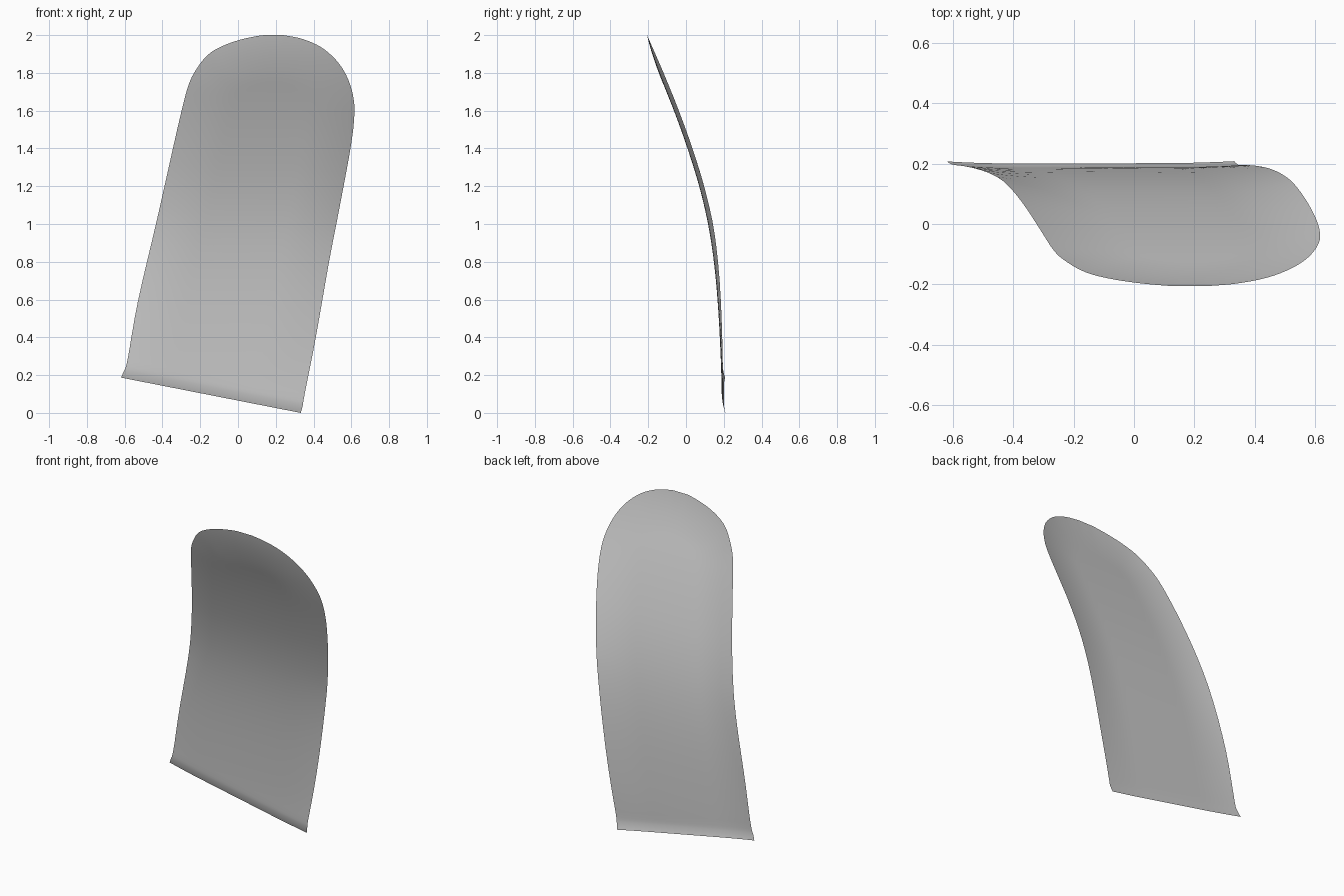
import bpy, bmesh, math
from mathutils import Vector

if "Cube" in bpy.data.objects:
    bpy.data.objects.remove(bpy.data.objects["Cube"])

# Outline in front view (x, z), from the bottom corners up to the tip
LEFT = [(-.62, .187), (-.605, .22), (-.585, .28), (-.53, .59), (-.432, 1.01),
        (-.358, 1.34), (-.308, 1.56), (-.264, 1.73), (-.22, 1.82), (-.16, 1.895),
        (-.087, 1.94), (.01, 1.975), (.12, 1.998), (.18, 2.0)]
RIGHT = [(.332, .0), (.343, .04), (.353, .1), (.41, .39), (.482, .80),
         (.538, 1.09), (.597, 1.41), (.616, 1.58), (.608, 1.685), (.574, 1.786),
         (.52, 1.867), (.44, 1.936), (.34, 1.98), (.24, 2.0)]
# Side curve of the sheet's middle: y at every 0.2 of height
BEND = [.190, .187, .179, .167, .148, .117, .070, .008, -.064, -.145, -.232]
COLS, SUB = 40, 4


def spline(pts, t):
    """Catmull-Rom through evenly spaced values."""
    i = max(0, min(int(t), len(pts) - 2))
    f = t - i
    b, c = pts[i], pts[i + 1]
    a = pts[i - 1] if i > 0 else b * 2 - c
    d = pts[i + 2] if i + 2 < len(pts) else c * 2 - b
    return (b * 2 + (c - a) * f + (a * 2 - b * 5 + c * 4 - d) * f ** 2
            + (b * 3 - a - c * 3 + d) * f ** 3) * .5


def seg_dist(p, a, b):
    ab = b - a
    t = max(0, min(1, (p - a).dot(ab) / max(ab.length_squared, 1e-9)))
    return (p - a - ab * t).length


def lip(d, width):
    """1 on the rim, easing to 0 at the given distance inside it."""
    return max(0, 1 - d / width) ** 2


left = [Vector(p) for p in LEFT]
right = [Vector(p) for p in RIGHT]
n = (len(left) - 1) * SUB
rim_l = [spline(left, i / SUB) for i in range(n + 1)]
rim_r = [spline(right, i / SUB) for i in range(n + 1)]
rim = rim_l + rim_r[::-1]

# Curved blade: one thin sheet whose rim curls gently to the back
bm = bmesh.new()
rows = []
for i in range(n + 1):
    row = []
    for j in range(COLS + 1):
        u = .5 - .5 * math.cos(math.pi * j / COLS)
        p = rim_l[i].lerp(rim_r[i], u)
        edge = min(seg_dist(p, a, b) for a, b in zip(rim, rim[1:]))
        base = seg_dist(p, rim_l[0], rim_r[0])
        depth = .006 + .020 * min(1, max(0, p.y - .1) / .9)
        y = spline(BEND, p.y / .2) + depth * lip(edge, .25) + .012 * lip(base, .07)
        row.append(bm.verts.new((p.x, y, p.y)))
    rows.append(row)
for a, b in zip(rows, rows[1:]):
    for j in range(COLS):
        bm.faces.new((a[j], a[j + 1], b[j + 1], b[j])).smooth = True
mesh = bpy.data.meshes.new("curved_blade")
bm.to_mesh(mesh)
bm.free()
blade = bpy.data.objects.new("curved_blade", mesh)
bpy.context.collection.objects.link(blade)
